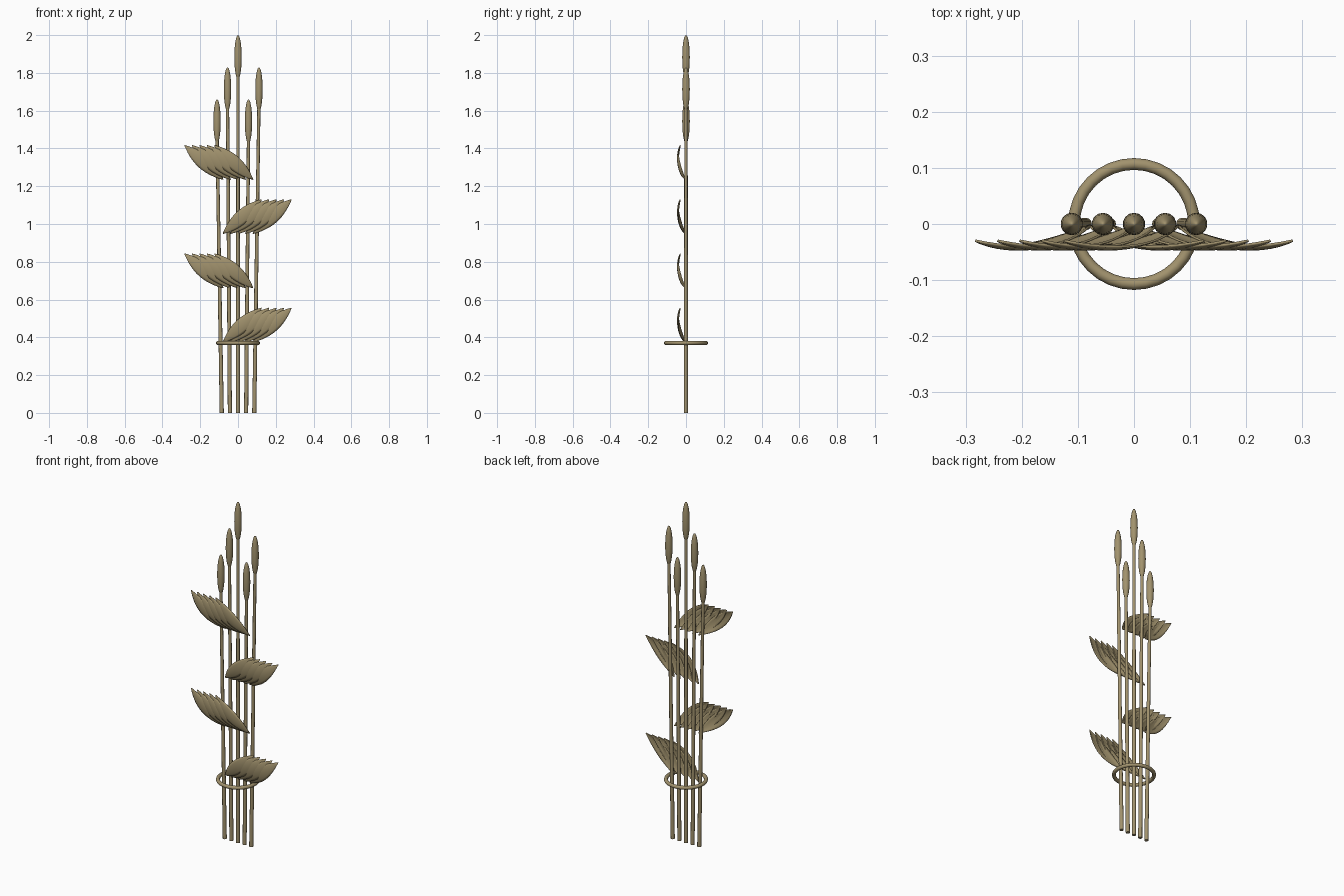
import bpy, bmesh, math
from mathutils import Vector

if "Cube" in bpy.data.objects:
    bpy.data.objects.remove(bpy.data.objects["Cube"])

mat = bpy.data.materials.new("antique brass")
mat.diffuse_color = (0.36, 0.29, 0.155, 1)
mat.use_nodes = True
mat.node_tree.nodes["Principled BSDF"].inputs["Base Color"].default_value = mat.diffuse_color


def finish(ob, name):
    ob.name = name
    ob.data.materials.append(mat)
    for p in ob.data.polygons:
        p.use_smooth = True
    return ob


def stem(name, a, b):
    a, b = Vector(a), Vector(b)
    d = b - a
    bpy.ops.mesh.primitive_cone_add(vertices=12, radius1=0.011, radius2=0.0085,
                                    depth=d.length, location=(a + b) / 2)
    ob = bpy.context.object
    ob.rotation_euler = d.to_track_quat('Z', 'Y').to_euler()
    finish(ob, name)
    bpy.ops.object.shade_smooth_by_angle()


def leaf_mesh(side):
    # curved, slightly cupped lens running outward and up from its base
    bm = bmesh.new()
    n, m = 14, 6
    dx, dz = 0.203, 0.18
    length = math.hypot(dx, dz)
    ux, uz = dx / length, dz / length
    rows = []
    for i in range(n + 1):
        t = i / n
        w = 0.037 * math.sin(math.pi * t) ** 0.85 if 0 < i < n else 0.0015
        row = []
        for j in range(m + 1):
            s = j / m * 2 - 1
            x = dx * t - uz * w * s
            z = dz * t + ux * w * s
            y = -0.003 - 0.137 * t + 0.11 * t * t + 0.006 * s * s * w / 0.037
            row.append(bm.verts.new((side * x, y, z)))
        rows.append(row)
    for i in range(n):
        for j in range(m):
            q = [rows[i][j], rows[i + 1][j], rows[i + 1][j + 1], rows[i][j + 1]]
            bm.faces.new(q if side < 0 else q[::-1])
    bmesh.ops.recalc_face_normals(bm, faces=bm.faces)
    me = bpy.data.meshes.new("leaf")
    bm.to_mesh(me)
    bm.free()
    return me


# stems with seed heads
for i, top in enumerate((1.66, 1.83, 2.0, 1.66, 1.83)):
    k = i - 2
    x0, x1 = 0.043 * k, 0.0555 * k
    stem("stem_%d" % (i + 1), (x0, 0, 0), (x1, 0, top - 0.19))
    bpy.ops.mesh.primitive_uv_sphere_add(segments=14, ring_count=12, radius=1,
                                         location=(x1, 0, top - 0.117))
    ob = bpy.context.object
    ob.scale = (0.02, 0.02, 0.117)
    finish(ob, "seed_head_%d" % (i + 1))

# binding ring
bpy.ops.mesh.primitive_torus_add(major_radius=0.107, minor_radius=0.0105,
                                 major_segments=32, minor_segments=10,
                                 location=(0, 0, 0.37))
finish(bpy.context.object, "binding_ring")

# four tiers of overlapping leaves, alternating sides
for tier in range(4):
    side = 1 if tier % 2 == 0 else -1
    for k in range(-2, 3):
        ob = bpy.data.objects.new("leaf", leaf_mesh(side))
        bpy.context.collection.objects.link(ob)
        ob.location = (0.0395 * k, 0, 0.375 + 0.287 * tier)
        sol = ob.modifiers.new("thickness", 'SOLIDIFY')
        sol.thickness = 0.004
        sol.offset = 0
        finish(ob, "leaf_%d_%d" % (tier + 1, k + 3))
